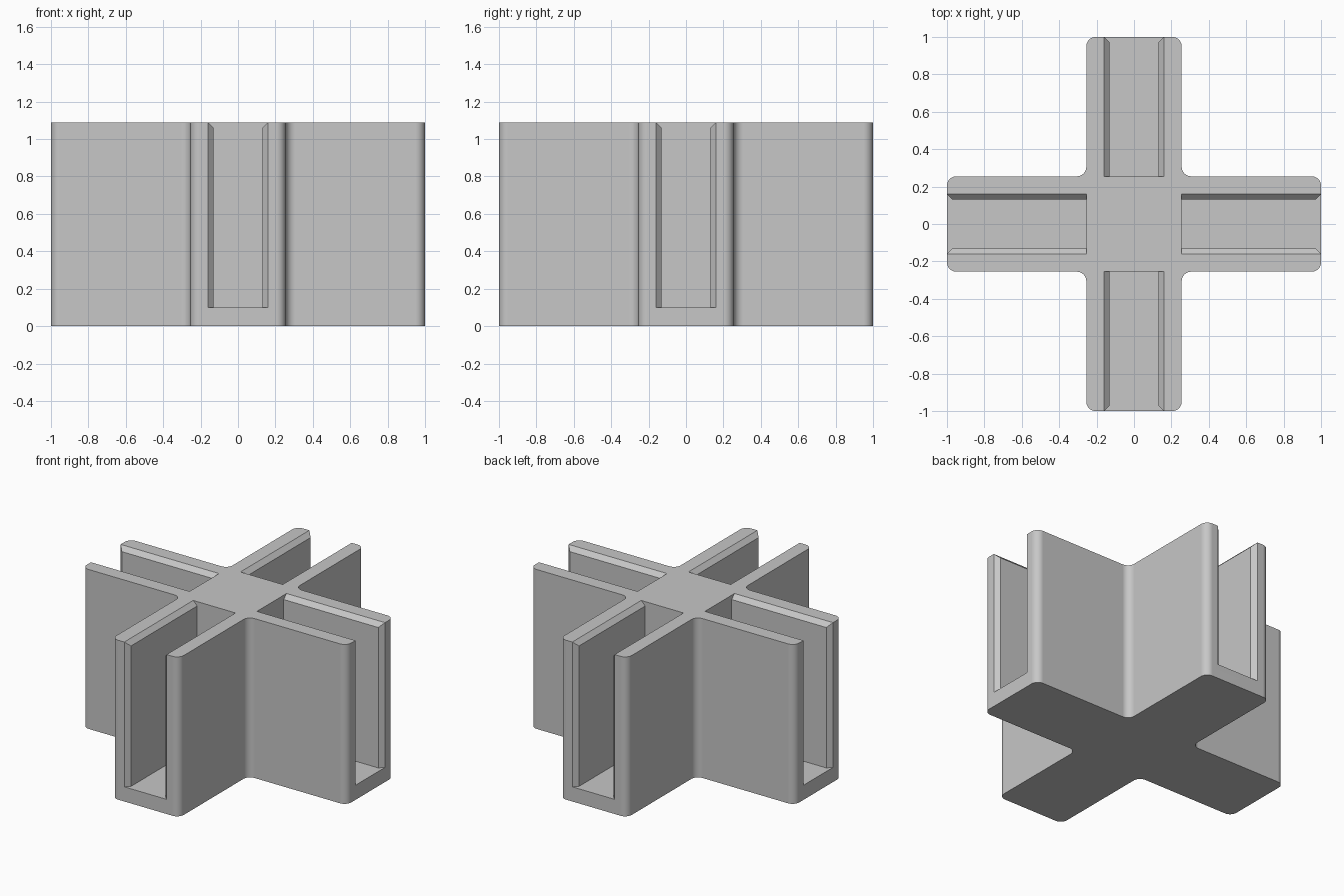
import bpy
import bmesh
import math
from mathutils import Matrix, Vector

cube = bpy.data.objects.get("Cube")
if cube:
    bpy.data.objects.remove(cube, do_unlink=True)

HEIGHT, REACH, HALF = 1.09, 1.0, 0.255      # overall block
SLOT, FLOOR, CHAMFER = 0.13, 0.10, 0.03     # slot half width, floor, lead-in
RADIUS, STEPS, EXTRA = 0.05, 8, 0.05

grey = bpy.data.materials.new("grey_plastic")
grey.use_nodes = True
colour = (0.57, 0.57, 0.57, 1)
grey.diffuse_color = colour
grey.node_tree.nodes["Principled BSDF"].inputs["Base Color"].default_value = colour


def prism(name, points, offset):
    """Extrude a closed outline of 3D points along an offset."""
    bm = bmesh.new()
    face = bm.faces.new([bm.verts.new(p) for p in points])
    out = bmesh.ops.extrude_face_region(bm, geom=[face])
    verts = [v for v in out["geom"] if isinstance(v, bmesh.types.BMVert)]
    bmesh.ops.translate(bm, verts=verts, vec=offset)
    bmesh.ops.recalc_face_normals(bm, faces=bm.faces)
    mesh = bpy.data.meshes.new(name)
    bm.to_mesh(mesh)
    bm.free()
    mesh.materials.append(grey)
    obj = bpy.data.objects.new(name, mesh)
    bpy.context.collection.objects.link(obj)
    return obj


def arc(cx, cy, start, sweep):
    angles = [math.radians(start + sweep * i / STEPS) for i in range(STEPS + 1)]
    return [Vector((cx + RADIUS * math.cos(a), cy + RADIUS * math.sin(a), 0))
            for a in angles]


# Rounded cross outline: one quarter repeated four times
quarter = (arc(REACH - RADIUS, -HALF + RADIUS, -90, 90)
           + arc(REACH - RADIUS, HALF - RADIUS, 0, 90)
           + arc(HALF + RADIUS, HALF + RADIUS, 270, -90))
outline = [Matrix.Rotation(math.radians(90 * k), 3, "Z") @ p
           for k in range(4) for p in quarter]
body = prism("cross_connector", outline, (0, 0, HEIGHT))


def flare(edge):
    """Tapered outline as (half width, position) crossing an outer edge."""
    low, high = SLOT - CHAMFER, SLOT + CHAMFER + EXTRA
    return [(-low, edge - 2 * CHAMFER), (low, edge - 2 * CHAMFER),
            (high, edge + EXTRA), (-high, edge + EXTRA)]


# Slot with chamfered top and end openings, cut into every arm
length, depth = REACH + EXTRA - HALF, HEIGHT + EXTRA - FLOOR
box = [(HALF, -SLOT, FLOOR), (REACH + EXTRA, -SLOT, FLOOR),
       (REACH + EXTRA, SLOT, FLOOR), (HALF, SLOT, FLOOR)]
top = [(HALF, w, z) for w, z in flare(HEIGHT)]
end = [(x, w, FLOOR) for w, x in flare(REACH)]
shapes = [("slot_cutter", box, (0, 0, depth)),
          ("top_cutter", top, (length, 0, 0)),
          ("end_cutter", end, (0, 0, depth))]

bpy.context.view_layer.objects.active = body
for k in range(4):
    turn = Matrix.Rotation(math.radians(90 * k), 3, "Z")
    for name, points, offset in shapes:
        cutter = prism(name, [turn @ Vector(p) for p in points],
                       turn @ Vector(offset))
        cutter.hide_render = True
        cut = body.modifiers.new(name, "BOOLEAN")
        cut.operation = "DIFFERENCE"
        cut.solver = "EXACT"
        cut.object = cutter
        bpy.ops.object.modifier_apply(modifier=cut.name)
        bpy.data.objects.remove(cutter, do_unlink=True)

# Smooth rounded corners, crisp edges elsewhere
bpy.ops.object.select_all(action="DESELECT")
body.select_set(True)
bpy.ops.object.shade_smooth_by_angle(angle=math.radians(30))
body.modifiers.new("flat_face_normals", "WEIGHTED_NORMAL").keep_sharp = True
